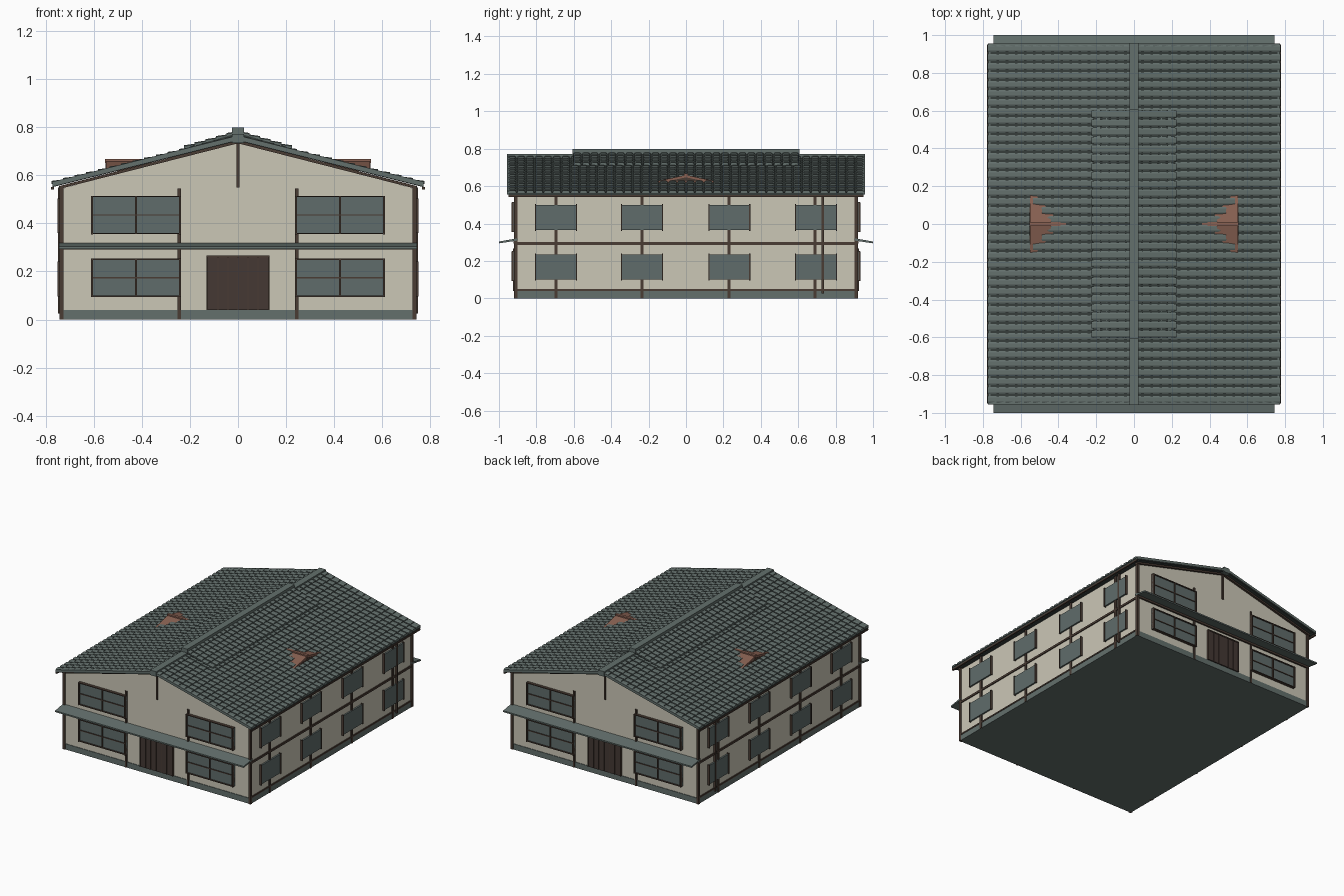
import bpy, bmesh, math
from mathutils import Matrix, Vector

if "Cube" in bpy.data.objects:
    bpy.data.objects.remove(bpy.data.objects["Cube"])


def mat(name, rgb):
    m = bpy.data.materials.new(name)
    m.diffuse_color = (*rgb, 1)
    m.use_nodes = True
    m.node_tree.nodes["Principled BSDF"].inputs["Base Color"].default_value = m.diffuse_color
    return m


CREAM = mat("cream plaster", (0.60, 0.57, 0.47))
GREEN = mat("grey green tile", (0.125, 0.16, 0.15))
DARK = mat("dark roof deck", (0.035, 0.045, 0.042))
BROWN = mat("dark timber", (0.068, 0.045, 0.034))
DOOR = mat("door timber", (0.058, 0.040, 0.034))
GLASS = mat("window glass", (0.115, 0.15, 0.145))
RUST = mat("red brown dormer", (0.25, 0.12, 0.085))


def finish(bm, name, material):
    bmesh.ops.recalc_face_normals(bm, faces=bm.faces)
    me = bpy.data.meshes.new(name)
    bm.to_mesh(me)
    bm.free()
    me.materials.append(material)
    ob = bpy.data.objects.new(name, me)
    bpy.context.collection.objects.link(ob)
    return ob


def add_box(bm, x0, x1, y0, y1, z0, z1):
    c = Vector((x0 + x1, y0 + y1, z0 + z1)) / 2
    s = Matrix.Diagonal((abs(x1 - x0), abs(y1 - y0), abs(z1 - z0), 1))
    bmesh.ops.create_cube(bm, size=1, matrix=Matrix.Translation(c) @ s)


def boxes(name, material, items):
    bm = bmesh.new()
    for b in items:
        add_box(bm, *b)
    return finish(bm, name, material)


def add_prism(bm, pts, a0, a1, axis="y"):
    """Extrude a profile of (u, z) points along x or y."""
    place = (lambda u, z, a: (u, a, z)) if axis == "y" else (lambda u, z, a: (a, u, z))
    r0 = [bm.verts.new(place(u, z, a0)) for u, z in pts]
    r1 = [bm.verts.new(place(u, z, a1)) for u, z in pts]
    n = len(pts)
    bm.faces.new(r0)
    bm.faces.new(r1[::-1])
    for i in range(n):
        bm.faces.new((r0[i], r0[(i + 1) % n], r1[(i + 1) % n], r1[i]))


def prisms(name, material, items, axis="y"):
    bm = bmesh.new()
    for pts, a0, a1 in items:
        add_prism(bm, pts, a0, a1, axis)
    return finish(bm, name, material)


W, L = 0.735, 0.91          # half width and half length of the walls
SIDES = (-1, 1)

# Walls and plinth
prisms("walls", CREAM, [([(-W, .03), (W, .03), (W, .545), (0, .737), (-W, .545)], -L, L)])
boxes("plinth", GREEN, [(-W - .004, W + .004, -L - .004, L + .004, 0, .04)])

# Timber posts on the end walls and the corners
posts = []
for sy in SIDES:
    for x in (-W, -.245, .245, W):
        posts.append((x - .007, x + .007, sy * (L - .01), sy * (L + .008), 0, .545))
    posts.append((-.006, .006, sy * (L - .01), sy * (L + .008), .55, .735))
boxes("end_wall_posts", BROWN, posts)

# Side wall posts, floor beams and sill beams
posts = []
for sx in SIDES:
    for y in (-L, -.695, -.235, .23, .69, L):
        posts.append((sx * (W - .01), sx * (W + .008), y - .009, y + .009, 0, .55))
    for z0, z1 in ((.04, .05), (.285, .3)):
        posts.append((sx * (W - .01), sx * (W + .007), -L, L, z0, z1))
boxes("side_wall_timbers", BROWN, posts)
boxes("downspouts", BROWN, [(sx * W, sx * (W + .014), .725, .737, .025, .55) for sx in SIDES])

# End wall windows: glass, frame and glazing bars
glass, frame = [], []
for sy in SIDES:
    for sx in SIDES:
        for z0, z1 in ((.097, .25), (.358, .512)):
            a, b = sx * .238, sx * .612
            x0, x1 = min(a, b), max(a, b)
            xm, zm, t = (x0 + x1) / 2, (z0 + z1) / 2, .004
            glass.append((x0, x1, sy * L, sy * (L + .012), z0, z1))
            y0, y1 = sy * L, sy * (L + .02)
            for x in (x0 + t, x1 - t):
                frame.append((x - t, x + t, y0, sy * (L + .024), z0 - .004, z1))
            for z in (z0, z1):
                frame.append((x0, x1, y0, y1, z - .003, z + .003))
            frame.append((xm - t, xm + t, y0, y1, z0, z1))
            frame.append((x0, x1, y0, sy * (L + .017), zm - .003, zm + .003))
boxes("end_window_glass", GLASS, glass)
boxes("end_window_frames", BROWN, frame)

# Side wall windows with projecting jambs
glass, frame = [], []
for sx in SIDES:
    for y in (-.695, -.235, .232, .695):
        for z0, z1 in ((.1, .235), (.365, .498)):
            glass.append((sx * W, sx * (W + .011), y - .108, y + .108, z0, z1))
            for s in SIDES:
                e = y + s * .109
                frame.append((sx * W, sx * (W + .016), e - .003, e + .003, z0 - .004, z1 + .006))
boxes("side_window_glass", GLASS, glass)
boxes("side_window_jambs", BROWN, frame)

# Plank doors at both ends
planks, surround = [], []
for sy in SIDES:
    for i in range(6):
        x = -.126 + i * .042
        planks.append((x + .002, x + .04, sy * L, sy * (L + .012), .04, .26))
    surround.append((-.126, .126, sy * L, sy * (L + .008), .04, .262))
    surround.append((-.132, .132, sy * L, sy * (L + .016), .259, .267))
    for s in SIDES:
        surround.append((s * .126, s * .132, sy * L, sy * (L + .016), .04, .262))
boxes("door_planks", DOOR, planks)
boxes("door_surrounds", BROWN, surround)

# Sloping awnings between the floors
prisms("awnings", GREEN, [([(s * .9, .309), (s * 1, .294), (s * 1, .304), (s * .9, .321)], -.745, .745)
                          for s in SIDES], "x")
boxes("awning_beams", BROWN, [(-W, W, s * L, s * (L + .012), .292, .306) for s in SIDES])


# Main roof deck, verge boards, rake trims and gutters
def slab(s, x1, top, slope, thick):
    e = top - slope * x1
    return [(0, top), (s * x1, e), (s * x1, e - thick), (0, top - thick)]


prisms("roof_deck", DARK, [(slab(s, .772, .757, .25, .013), -.95, .95) for s in SIDES])
prisms("verge_boards", GREEN, [(slab(s, .772, .766, .25, .018), sy * .94, sy * .956)
                               for s in SIDES for sy in SIDES])
prisms("rake_trims", BROWN, [(slab(s, .745, .745, .255, .012), sy * .9, sy * .925)
                             for s in SIDES for sy in SIDES])
boxes("gutters", BROWN, [(s * .766, s * .777, -.95, .95, .542, .552) for s in SIDES])
boxes("eave_boards", GREEN, [(s * .75, s * .77, -.95, .95, .555, .567) for s in SIDES])

# Raised roof band along the ridge
prisms("upper_roof_deck", DARK, [(slab(s, .22, .776, .29, .025), -.603, .603) for s in SIDES])


# Roof tiles: overlapping courses of bevelled tiles with narrow gaps
def tile_field(name, x1, top, slope, half, courses, columns):
    bm = bmesh.new()
    pitch, step = 2 * half / columns, x1 / courses
    w = pitch * .41
    for s in SIDES:
        for c in range(courses):
            xa, xb = c * step, (c + 1) * step + .004
            za, zb = top - slope * xa, top - slope * xb + .007
            for k in range(columns):
                y = -half + (k + .5) * pitch
                rings = [[bm.verts.new((s * x, y + u * w, z + h)) for u, h in
                          ((-1, -.008), (-1, .001), (-.6, .005), (.6, .005), (1, .001), (1, -.008))]
                         for x, z in ((xa, za), (xb, zb))]
                a, b = rings
                bm.faces.new(a)
                bm.faces.new(b[::-1])
                for i in range(6):
                    j = (i + 1) % 6
                    bm.faces.new((a[i], a[j], b[j], b[i]))
    return finish(bm, name, GREEN)


tile_field("roof_tiles", .772, .759, .25, .953, 16, 40)
tile_field("upper_roof_tiles", .22, .778, .29, .605, 5, 26)

# Ridge caps
boxes("ridge_caps", GREEN, [(-.024, .024, -.957, .957, .735, .771),
                            (-.024, .024, -.606, .606, .74, .798)])

# Small dormer gables on both slopes
prisms("dormers", RUST, [([(-.2, .617), (.2, .617), (0, .66)], s * .36, s * .55) for s in SIDES], "x")
boxes("dormer_ridges", RUST, [(s * .36, s * .553, -.01, .01, .65, .667) for s in SIDES])
prisms("dormer_gable_panels", BROWN, [([(-.09, .628), (.09, .628), (0, .647)], s * .549, s * .552)
                                      for s in SIDES], "x")
